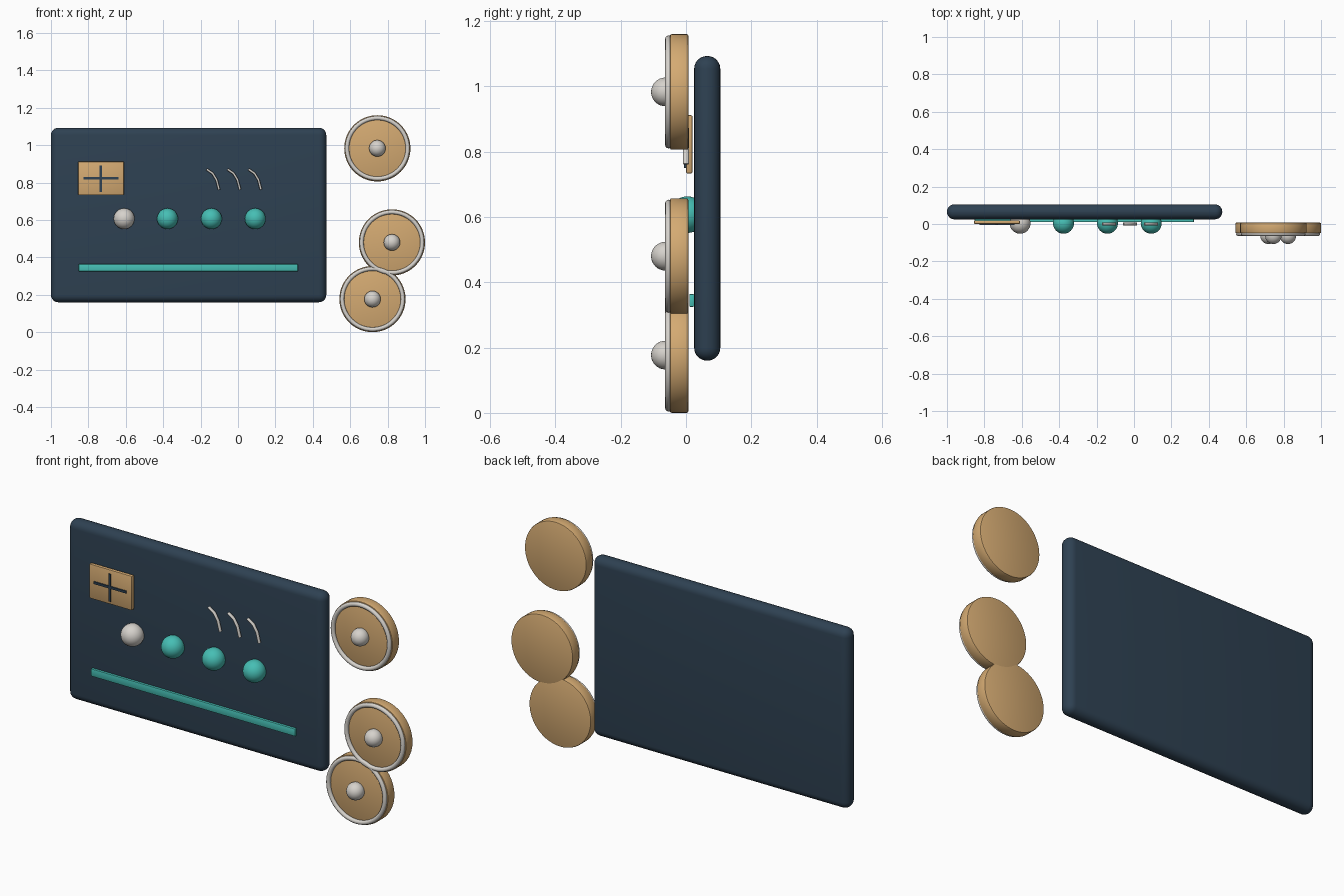
import bpy, math
from mathutils import Vector

if "Cube" in bpy.data.objects:
    bpy.data.objects.remove(bpy.data.objects["Cube"])


def material(name, rgb):
    # 8-bit display colour to linear
    m = bpy.data.materials.new(name)
    lin = [(c / 255 / 12.92) if c < 11 else ((c / 255 + 0.055) / 1.055) ** 2.4 for c in rgb]
    m.diffuse_color = (*lin, 1)
    m.use_nodes = True
    m.node_tree.nodes["Principled BSDF"].inputs["Base Color"].default_value = m.diffuse_color
    return m


NAVY = material("dark_navy", (46, 65, 82))
TAN = material("warm_tan", (212, 170, 114))
TEAL = material("teal", (70, 190, 180))
PALE = material("pale_grey", (214, 210, 204))
FACING_FRONT = (math.pi / 2, 0, 0)


def finish(name, mat, bevel=0, segments=2):
    ob = bpy.context.object
    ob.name = name
    ob.data.materials.append(mat)
    if bevel:
        bpy.ops.object.transform_apply(location=False, rotation=False, scale=True)
        mod = ob.modifiers.new("rounding", 'BEVEL')
        mod.width, mod.segments = bevel, segments
        mod.limit_method = 'ANGLE'
        bpy.ops.object.modifier_apply(modifier=mod.name)
    bpy.ops.object.shade_smooth_by_angle(angle=math.radians(35))
    return ob


def box(name, mat, low, high, bevel=0, segments=2):
    low, high = Vector(low), Vector(high)
    bpy.ops.mesh.primitive_cube_add(size=1, location=(low + high) / 2)
    bpy.context.object.scale = high - low
    return finish(name, mat, bevel, segments)


def ball(name, mat, centre, radius):
    bpy.ops.mesh.primitive_uv_sphere_add(segments=32, ring_count=16, radius=radius, location=centre)
    return finish(name, mat)


# Main panel with fully rounded edges
box("panel", NAVY, (-1, 0.025, 0.16), (0.472, 0.105, 1.093), 0.039, 6)

# Tan plate carrying a thin dark cross
box("cross_plate", TAN, (-0.855, 0.0, 0.733), (-0.61, 0.02, 0.912), 0.005)
box("cross_bar_horizontal", NAVY, (-0.827, -0.006, 0.817), (-0.64, 0.004, 0.829))
box("cross_bar_vertical", NAVY, (-0.740, -0.006, 0.75), (-0.728, 0.004, 0.892))

# Row of round knobs
for i, x in enumerate((-0.609, -0.377, -0.142, 0.092)):
    ball(f"knob_{i + 1}", PALE if i == 0 else TEAL, (x, 0.004, 0.607), 0.056)

# Long strip below the knobs
box("strip", TEAL, (-0.852, 0.01, 0.325), (0.32, 0.025, 0.364), 0.003)

# Three curved wisps
for i in range(3):
    curve = bpy.data.curves.new("wisp", 'CURVE')
    curve.dimensions = '3D'
    curve.bevel_depth, curve.bevel_resolution = 0.0065, 2
    curve.use_fill_caps = True
    path = [(-0.168, 0.871), (-0.136, 0.849), (-0.115, 0.815), (-0.101, 0.762)]
    spline = curve.splines.new('POLY')
    spline.points.add(len(path) - 1)
    for point, (x, z) in zip(spline.points, path):
        point.co = (x + i * 0.112, 0, z, 1)
    curve.materials.append(PALE)
    ob = bpy.data.objects.new(f"wisp_{i + 1}", curve)
    ob.scale.y = 1.4
    bpy.context.collection.objects.link(ob)

# Separate discs, each with a pale rim ring and centre ball
for i, (x, z) in enumerate(((0.745, 0.983), (0.823, 0.48), (0.719, 0.177))):
    bpy.ops.mesh.primitive_cylinder_add(vertices=64, radius=0.177, depth=0.056,
                                        location=(x, -0.021, z), rotation=FACING_FRONT)
    finish(f"disc_{i + 1}", TAN, 0.005)
    bpy.ops.mesh.primitive_torus_add(major_radius=0.162, minor_radius=0.011, major_segments=64,
                                     minor_segments=12, location=(x, -0.053, z),
                                     rotation=FACING_FRONT)
    finish(f"disc_ring_{i + 1}", PALE)
    ball(f"disc_ball_{i + 1}", PALE, (x, -0.063, z), 0.044)
